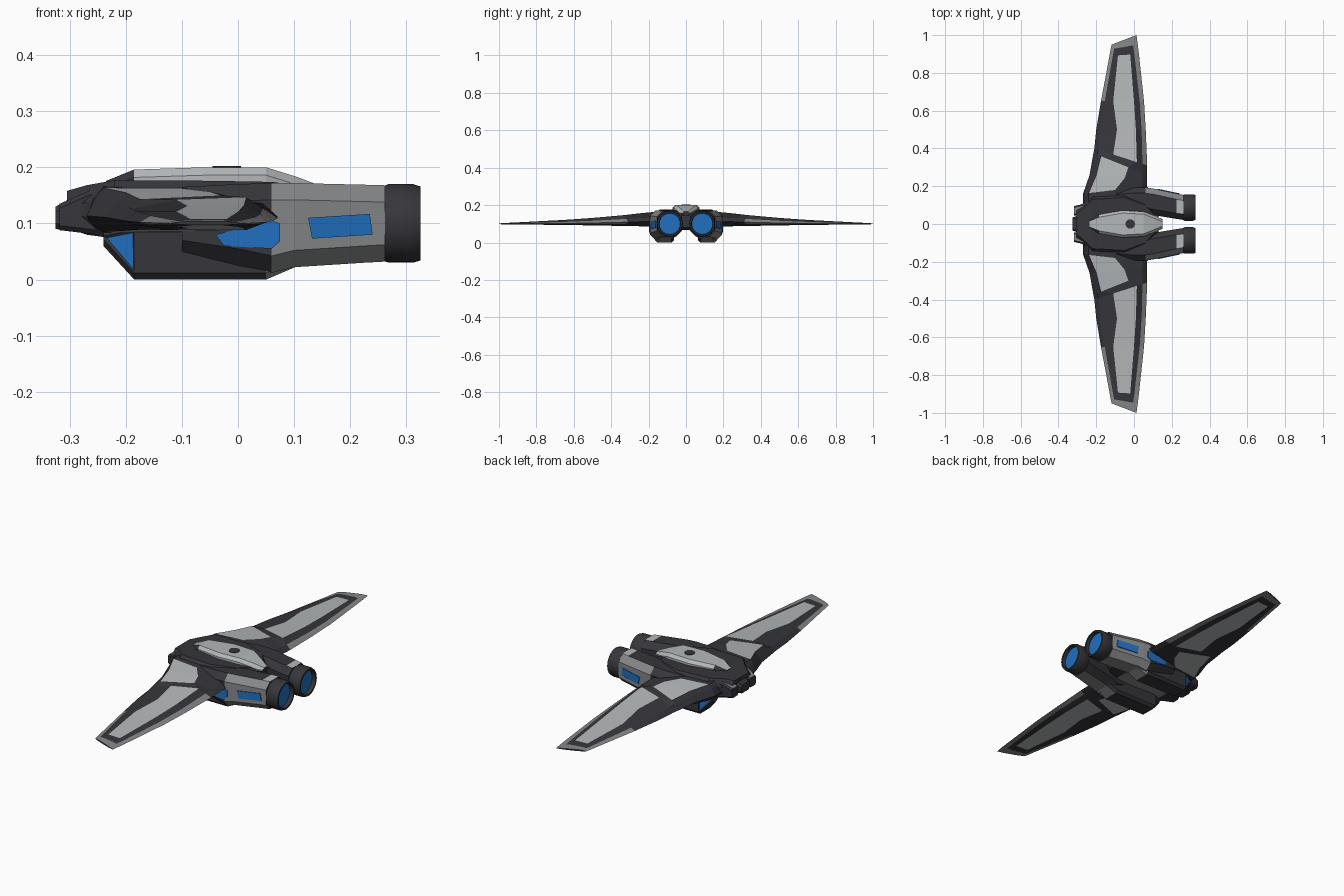
import bpy, bmesh, math
from mathutils import Vector

if "Cube" in bpy.data.objects:
    bpy.data.objects.remove(bpy.data.objects["Cube"])


def material(name, r, g, b):
    m = bpy.data.materials.new(name)
    m.diffuse_color = (r, g, b, 1)
    m.use_nodes = True
    m.node_tree.nodes["Principled BSDF"].inputs["Base Color"].default_value = (r, g, b, 1)
    return m


MATS = [material("charcoal", .036, .036, .044), material("light_grey", .46, .48, .49),
        material("mid_grey", .24, .245, .25), material("blue_glow", .015, .16, .52)]
DARK, LIGHT, GREY, BLUE = range(4)


def finish(name, bm, mirror=True):
    bmesh.ops.recalc_face_normals(bm, faces=bm.faces)
    mesh = bpy.data.meshes.new(name)
    bm.to_mesh(mesh)
    bm.free()
    for m in MATS:
        mesh.materials.append(m)
    ob = bpy.data.objects.new(name, mesh)
    bpy.context.collection.objects.link(ob)
    if mirror:
        ob.modifiers.new("mirror", "MIRROR").use_axis = (False, True, False)
    return ob


def loft(name, rings, rule, caps=True, mirror=True, inset=None):
    """Skin a list of equal rings; rule(row, column) gives the material."""
    bm = bmesh.new()
    rows = [[bm.verts.new(p) for p in ring] for ring in rings]
    n = len(rows[0])
    framed = []
    for r in range(len(rows) - 1):
        for c in range(n):
            d = (c + 1) % n
            f = bm.faces.new((rows[r][c], rows[r][d], rows[r + 1][d], rows[r + 1][c]))
            f.material_index = rule(r, c)
            if inset and inset(r, c):
                framed.append(f)
    if caps:
        for ring in (rows[0], rows[-1]):
            bm.faces.new(ring)
    bmesh.ops.recalc_face_normals(bm, faces=bm.faces)
    if framed:
        bmesh.ops.inset_individual(bm, faces=framed, thickness=.006, depth=-.003)
        for f in framed:
            f.material_index = BLUE
    return finish(name, bm, mirror)


def octagon(x, yc, hw, z0, z1, c):
    """Chamfered box section; column 1 faces outwards, 3 up, 5 inwards, 7 down."""
    right = [(hw - c, z0), (hw, z0 + c), (hw, z1 - c), (hw - c, z1)]
    left = [(-y, z) for y, z in reversed(right)]
    return [(x, yc + y, z) for y, z in right + left]


def interp(table, t):
    for a, b in zip(table, table[1:]):
        if t <= b[0]:
            break
    k = (t - a[0]) / (b[0] - a[0])
    return [p + (q - p) * k for p, q in zip(a, b)]


def plate(name, points, direction, mat, mirror=True):
    bm = bmesh.new()
    face = bm.faces.new([bm.verts.new(p) for p in points])
    out = bmesh.ops.extrude_face_region(bm, geom=[face])
    moved = [v for v in out["geom"] if isinstance(v, bmesh.types.BMVert)]
    bmesh.ops.translate(bm, verts=moved, vec=Vector(direction))
    for f in bm.faces:
        f.material_index = mat
    return finish(name, bm, mirror)


# Wings: y at leading and trailing edge, then x of six chord columns
STATIONS = [
    (.08, .08, -.27, -.26, -.24, -.10, -.02, .0),
    (.16, .20, -.27, -.255, -.24, -.10, .045, .07),
    (.26, .23, -.235, -.215, -.20, -.05, .045, .07),
    (.375, .26, -.215, -.195, -.175, -.03, .045, .07),
    (.40, .31, -.21, -.19, -.11, .015, .045, .07),
    (.50, .50, -.20, -.18, -.09, .01, .04, .062),
    (.65, .65, -.175, -.155, -.11, .0, .03, .053),
    (.89, .90, -.13, -.112, -.085, -.02, .002, .026),
    (.925, .95, -.124, -.105, -.085, -.025, -.005, .02),
    (.95, 1.0, -.118, -.105, -.08, -.02, .0, .013)]
# span position, mid height, thickness above, thickness below
THICKNESS = [(0, .116, .062, .04), (.2, .113, .054, .03), (.4, .106, .036, .018),
             (.65, .102, .021, .009), (1, .1, .003, .003)]
PROFILE = (0, .55, .9, .9, .4, 0)


def wing_ring(station):
    y0, y1, *xs = station
    top, bottom = [], []
    for x, s in zip(xs, PROFILE):
        y = y0 + (y1 - y0) * (x - xs[0]) / (xs[-1] - xs[0])
        _, mid, up, down = interp(THICKNESS, y)
        top.append((x, y, mid + up * s))
        bottom.append((x, y, mid - down * s))
    return top + bottom[-2:0:-1]


def wing_rule(row, c):
    col = c if c < 5 else 9 - c
    if row == 8 or (col == 0 and row >= 6) or (col == 4 and row >= 4):
        return GREY
    return LIGHT if col == 2 and row in (1, 2, 4, 5, 6) else DARK


loft("wing", [wing_ring(s) for s in STATIONS], wing_rule)

# Central hull
HULL = [(-.305, .085, .092, .158), (-.27, .11, .08, .168), (-.22, .16, .073, .177),
        (-.05, .17, .068, .176), (.06, .13, .068, .174), (.13, .05, .08, .165)]
loft("hull", [octagon(x, 0, w, a, b, .03) for x, w, a, b in HULL],
     lambda r, c: GREY if c == 7 and r in (2, 3) else DARK, mirror=False)

# Raised spine with a round port
SPINE = [(-.235, .03, .176), (-.185, .05, .196), (-.06, .072, .2), (.05, .066, .2),
         (.105, .045, .183), (.152, .025, .165)]
loft("spine", [octagon(x, 0, w, .145, z, .014) for x, w, z in SPINE],
     lambda r, c: DARK if r == 0 and c != 3 else LIGHT, mirror=False)
TURN = [i * math.tau / 16 for i in range(16)]
plate("spine_port", [(-.02 + .025 * math.cos(a), .025 * math.sin(a), .197) for a in TURN],
      (0, 0, .005), DARK, mirror=False)

# Nose: middle block and a side block mirrored
loft("nose_middle", [octagon(-.325, 0, .035, .09, .13, .01), octagon(-.28, 0, .05, .085, .155, .01)],
     lambda r, c: DARK, mirror=False)
loft("nose_side", [octagon(-.318, .07, .025, .088, .135, .008), octagon(-.25, .075, .035, .08, .165, .008)],
     lambda r, c: GREY if c == 3 else DARK)

# Engine nacelles
NACELLE = [(-.1, .125, .06, .04, .165), (.0, .13, .065, .025, .17), (.06, .125, .068, .012, .172),
           (.1, .118, .07, .022, .172), (.225, .094, .067, .03, .169), (.262, .088, .066, .032, .168)]


def nacelle_rule(row, c):
    if row >= 2 and c in (0, 1, 2, 7):
        return GREY
    return LIGHT if row == 4 and c == 3 else DARK


loft("nacelle", [octagon(*s, .03) for s in NACELLE], nacelle_rule)


def side_window(name, outline):
    points = []
    for x, z in outline:
        _, yc, hw, _, _ = interp(NACELLE, x)
        points.append((x, yc + hw - .004, z))
    plate(name, points, (0, .008, 0), BLUE)


side_window("front_window", [(-.04, .08), (-.025, .06), (.06, .055), (.075, .068), (.075, .1), (.06, .105)])
side_window("rear_window", [(.125, .11), (.132, .073), (.24, .08), (.235, .117)])

# Lower pods with glowing intakes
POD = [(-.24, .115, .025, .06, .09), (-.185, .115, .05, 0, .1), (.05, .115, .05, 0, .1), (.12, .11, .04, .03, .1)]
loft("lower_pod", [octagon(*s, .012) for s in POD],
     lambda r, c: GREY if r == 2 and c in (0, 1, 7) else DARK,
     inset=lambda r, c: r == 0 and c in (1, 7))

# Round exhaust nozzles and their glow discs
NOZZLE = [(.25, .062), (.268, .07), (.312, .07), (.325, .066), (.325, .058), (.295, .055)]


def circle(x, r):
    return [(x, .087 + r * math.cos(a), .1 + r * math.sin(a)) for a in
            (i * math.tau / 32 for i in range(32))]


nozzle = loft("nozzle", [circle(*p) for p in NOZZLE], lambda r, c: DARK, caps=False)
plate("exhaust_glow", circle(.3, .057), (.006, 0, 0), BLUE)
bpy.ops.object.select_all(action="DESELECT")
nozzle.select_set(True)
bpy.context.view_layer.objects.active = nozzle
bpy.ops.object.shade_smooth_by_angle(angle=math.radians(30))
